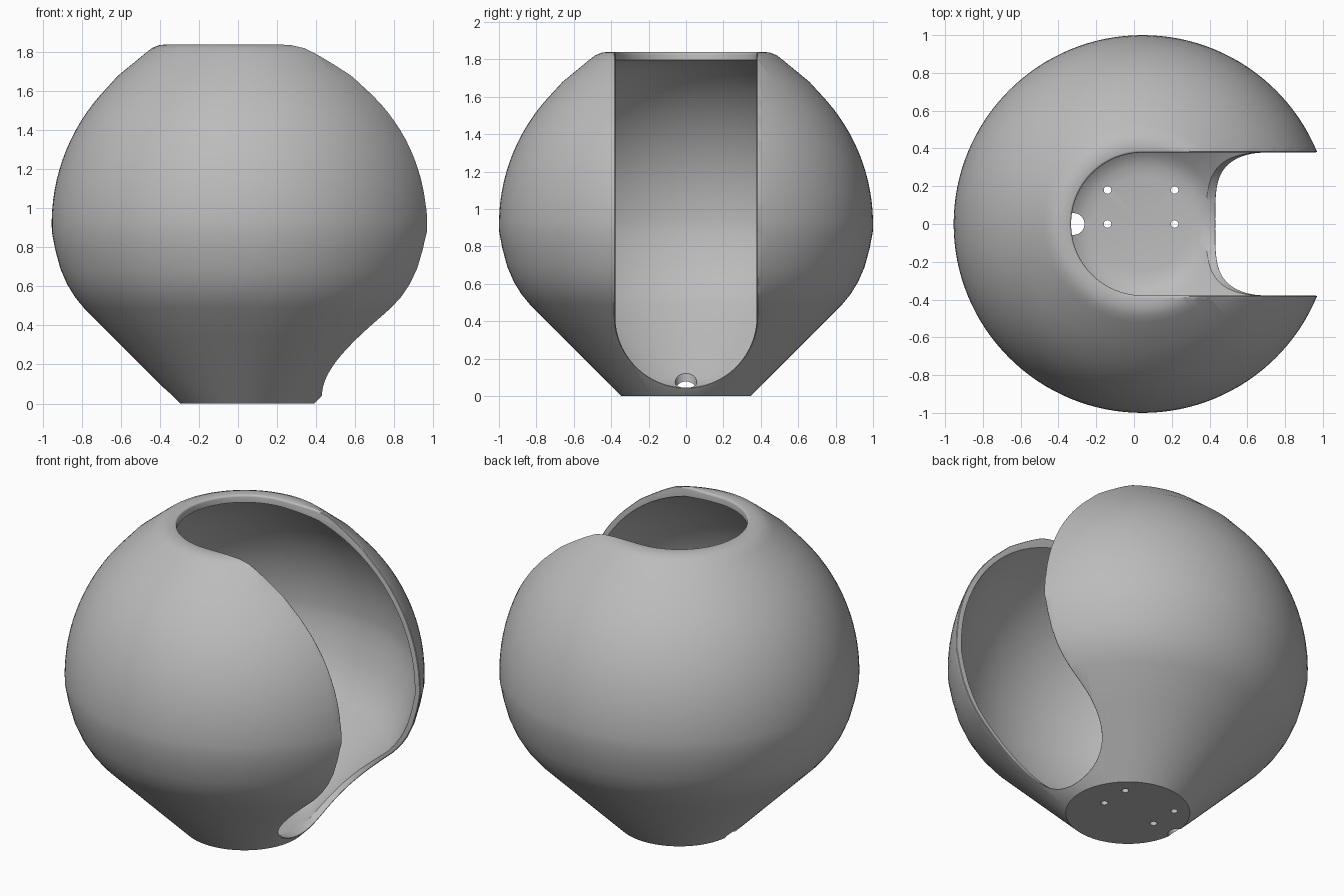
import bpy, bmesh, math
from mathutils import Matrix, Vector

if "Cube" in bpy.data.objects:
    bpy.data.objects.remove(bpy.data.objects["Cube"])

AXIS = 0.045      # x of the turning axis
MID = 0.92        # height of the sphere centre
SLOT = 0.378      # half width of the slot and radius of the top opening


def finish(name, bm):
    bmesh.ops.remove_doubles(bm, verts=bm.verts, dist=1e-5)
    bmesh.ops.recalc_face_normals(bm, faces=bm.faces)
    mesh = bpy.data.meshes.new(name)
    bm.to_mesh(mesh)
    bm.free()
    obj = bpy.data.objects.new(name, mesh)
    bpy.context.collection.objects.link(obj)
    return obj


def activate(obj):
    bpy.ops.object.select_all(action='DESELECT')
    obj.select_set(True)
    bpy.context.view_layer.objects.active = obj


def cut(obj, cutter):
    mod = obj.modifiers.new("cut", 'BOOLEAN')
    mod.operation, mod.solver, mod.object = 'DIFFERENCE', 'EXACT', cutter
    activate(obj)
    bpy.ops.object.modifier_apply(modifier=mod.name)
    bpy.data.objects.remove(cutter)


def arc(radius, low, high, steps):
    """Points on the sphere profile between two heights."""
    a, b = (math.asin((z - MID) / radius) for z in (low, high))
    angles = [a + (b - a) * i / steps for i in range(steps + 1)]
    return [(radius * math.cos(t), MID + radius * math.sin(t)) for t in angles]


def near_rim(co):
    return co.z > 0.25 or (co.x > 0.3 and co.z > 0.01)


def is_outer_rim(edge):
    """A sharp edge between the outer skin and the slot wall."""
    if len(edge.link_faces) != 2 or not all(near_rim(v.co) for v in edge.verts):
        return False
    out = (edge.verts[0].co - Vector((AXIS, 0, MID))).normalized()
    facing = max(f.normal.dot(out) for f in edge.link_faces)
    return facing > 0.6 and edge.calc_face_angle(0) > math.radians(42)


# Turned shell: outer wall up, rim, inner wall down to the floor
outer = [(0, 0), (0.345, 0), (0.51, 0.165), (0.68, 0.335), (0.835, 0.49),
         (0.88, 0.545), (0.92, 0.61), (0.955, 0.69), (0.982, 0.79)]
outer += arc(1, 0.88, 1.58, 14)
outer += [(0.66, 1.68), (0.52, 1.795), (0.485, 1.822), (0.45, 1.836), (0.42, 1.84)]
inner = [(0.32, 1.84), (0.32, 1.81)] + arc(0.967, 0.88, 1.78, 18)[::-1]
inner += [(0.948, 0.79), (0.92, 0.69), (0.885, 0.61), (0.845, 0.545), (0.8, 0.49),
          (0.64, 0.335), (0.47, 0.165), (0.40, 0.1), (0.36, 0.066),
          (0.31, 0.045), (0.25, 0.035), (0, 0.035)]
bm = bmesh.new()
verts = [bm.verts.new((AXIS + r, 0, z)) for r, z in outer + inner]
edges = [bm.edges.new(pair) for pair in zip(verts, verts[1:])]
bmesh.ops.spin(bm, geom=verts + edges, cent=(AXIS, 0, 0), axis=(0, 0, 1),
               angle=math.tau, steps=128)
pot = finish("hollow_pot", bm)

# Four screw holes in the floor and a drain hole at the edge
holes = [(x, y, 0.02) for x in (-0.14, 0.215) for y in (0, 0.18)] + [(-0.32, 0, 0.058)]
for x, y, radius in holes:
    bm = bmesh.new()
    bmesh.ops.create_cone(bm, cap_ends=True, segments=24, radius1=radius, radius2=radius,
                          depth=0.4, matrix=Matrix.Translation(Vector((x, y, 0.05))))
    cut(pot, finish("hole_cutter", bm))

# Cutter: round top opening running into a round-bottomed slot on the +x side
bm = bmesh.new()
sections = []
STEPS = 48
for i in range(STEPS + 1):
    t = math.pi * (i / STEPS - 0.5)
    y, depth = SLOT * math.sin(t), SLOT * math.cos(t)
    low = 0.424 - depth
    points = [(AXIS - depth, 1.2), (AXIS, 1.2), (AXIS, low),
              (1.3, low), (1.3, 2), (AXIS - depth, 2)]
    sections.append([bm.verts.new((x, y, z)) for x, z in points])
for a, b in zip(sections, sections[1:]):
    for j in range(6):
        k = (j + 1) % 6
        bm.faces.new((a[j], a[k], b[k], b[j]))
bm.faces.new(sections[0])
bm.faces.new(sections[-1])
cut(pot, finish("slot_cutter", bm))

# Soften the outer rim of the cut
bm = bmesh.new()
bm.from_mesh(pot.data)
bmesh.ops.remove_doubles(bm, verts=[v for v in bm.verts if near_rim(v.co)], dist=0.004)
bm.normal_update()
rim = [e for e in bm.edges if is_outer_rim(e)]
bmesh.ops.bevel(bm, geom=rim, offset=0.012, offset_type='OFFSET', segments=3,
                profile=0.5, affect='EDGES', clamp_overlap=False, loop_slide=False)
bm.to_mesh(pot.data)
bm.free()

# Plain grey finish
grey = bpy.data.materials.new("plain grey")
grey.use_nodes = True
colour = (0.5, 0.5, 0.5, 1)
grey.diffuse_color = colour
grey.node_tree.nodes["Principled BSDF"].inputs["Base Color"].default_value = colour
pot.data.materials.clear()
pot.data.materials.append(grey)

activate(pot)
bpy.ops.object.shade_smooth_by_angle(angle=math.radians(35))
